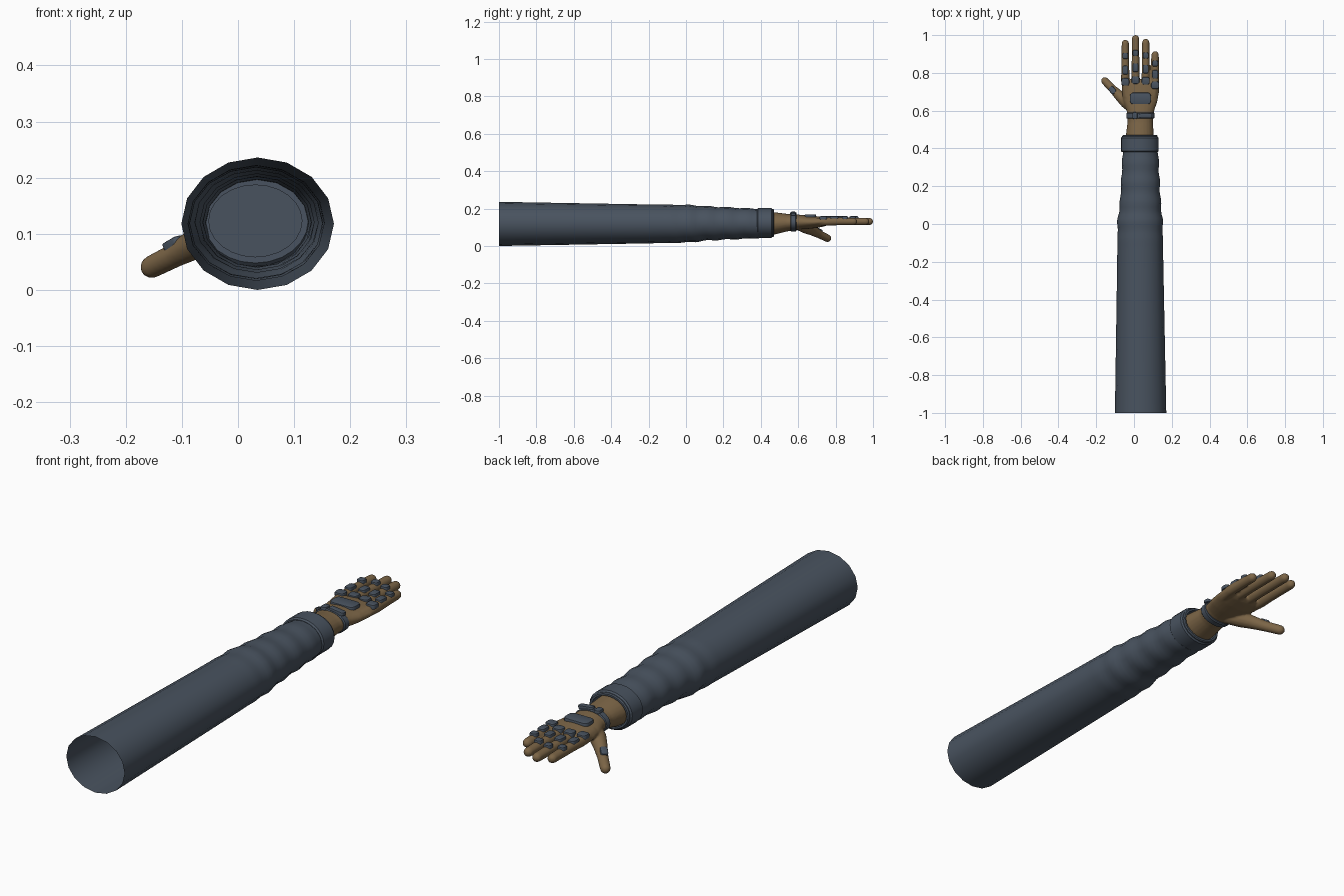
import bpy, bmesh, math
from math import sin, cos, pi, radians
from mathutils import Vector, Euler

if "Cube" in bpy.data.objects:
    bpy.data.objects.remove(bpy.data.objects["Cube"], do_unlink=True)


def material(name, rgb):
    m = bpy.data.materials.new(name)
    m.use_nodes = True
    m.diffuse_color = (*rgb, 1)
    m.node_tree.nodes["Principled BSDF"].inputs["Base Color"].default_value = (*rgb, 1)
    return m


SLATE = material("slate cloth", (0.066, 0.086, 0.115))
SKIN = material("tan skin", (0.2, 0.13, 0.062))


def finish(bm, name, mat, angle=40):
    bmesh.ops.recalc_face_normals(bm, faces=bm.faces)
    mesh = bpy.data.meshes.new(name)
    bm.to_mesh(mesh)
    bm.free()
    ob = bpy.data.objects.new(name, mesh)
    bpy.context.collection.objects.link(ob)
    mesh.materials.append(mat)
    bpy.ops.object.select_all(action="DESELECT")
    ob.select_set(True)
    bpy.context.view_layer.objects.active = ob
    bpy.ops.object.shade_smooth_by_angle(angle=radians(angle))
    return ob


def loft(bm, rows, sides=16, start=True, end=True, loop=False, wave=None):
    """Skin rings given as (x, y, z, half width, half height)."""
    axis = (Vector(rows[-1][:3]) - Vector(rows[0][:3])).normalized()
    if loop:
        axis = Vector((0, 1, 0))
    side = axis.cross(Vector((0, 0, 1))).normalized()
    up = side.cross(axis)
    rings = []
    for x, y, z, rw, rh in rows:
        ring = []
        for i in range(sides):
            a = 2 * pi * i / sides
            k = wave(y, a) if wave else 1
            ring.append(bm.verts.new(Vector((x, y, z)) + side * rw * k * cos(a) + up * rh * k * sin(a)))
        rings.append(ring)
    pairs = list(zip(rings, rings[1:])) + ([(rings[-1], rings[0])] if loop else [])
    for r, s in pairs:
        for i in range(sides):
            j = (i + 1) % sides
            bm.faces.new((r[i], r[j], s[j], s[i]))
    if start and not loop:
        bm.faces.new(rings[0])
    if end and not loop:
        bm.faces.new(rings[-1])


def digit(bm, points):
    """Round limb through (x, y, z, radius), with a domed tip."""
    rows = [(x, y, z, r, r) for x, y, z, r in points]
    axis = (Vector(points[-1][:3]) - Vector(points[0][:3])).normalized()
    tip, r = Vector(points[-1][:3]), points[-1][3]
    for a in (0.5, 1.0, 1.4):
        rows.append((*(tip + axis * r * sin(a)), r * cos(a), r * cos(a)))
    loft(bm, rows, 14)


def blend(rows, y):
    for a, b in zip(rows, rows[1:]):
        if y <= b[1]:
            t = (y - a[1]) / (b[1] - a[1])
            return tuple(p + (q - p) * t for p, q in zip(a, b))
    return rows[-1]


def pad(name, place, size, turn=(0, 0, 0)):
    bm = bmesh.new()
    bmesh.ops.create_cube(bm, size=1)
    bmesh.ops.scale(bm, vec=size, verts=bm.verts)
    upright = [e for e in bm.edges if abs(e.verts[0].co.z - e.verts[1].co.z) > size[2] / 2]
    bmesh.ops.bevel(bm, geom=upright, offset=min(size[:2]) * 0.3, segments=3, affect="EDGES", profile=0.5)
    rim = [e for e in bm.edges if all(v.co.z > 0 for v in e.verts)]
    bmesh.ops.bevel(bm, geom=rim, offset=size[2] * 0.25, segments=2, affect="EDGES", profile=0.5)
    ob = finish(bm, name, SLATE)
    ob.location, ob.rotation_euler = place, Euler(turn)


# Sleeve: open at the shoulder, wrinkled past the elbow, closed inside the cuff
def folds(y, a):
    amount = max(0, min(1, (y + 0.12) / 0.15))
    return 1 + 0.028 * amount * sin(2 * pi * y / 0.105 + 1.3 * sin(a) + 0.6 * cos(2 * a))


outline = [(0.035, -1, 0.118, 0.136, 0.118), (0.033, -0.2, 0.118, 0.122, 0.104),
           (0.032, 0.02, 0.119, 0.119, 0.1), (0.034, 0.12, 0.121, 0.107, 0.091),
           (0.034, 0.39, 0.12, 0.093, 0.078)]
steps = [-1, -0.8, -0.6, -0.4, -0.2] + [-0.13 + 0.02 * i for i in range(27)]
bm = bmesh.new()
loft(bm, [blend(outline, y) for y in steps], start=False, wave=folds)
finish(bm, "sleeve", SLATE, 60)


# Bands: closed rings swept from a rounded cross-section
def band(name, centre, y0, y1, rw, rh, thick, sides):
    x, z = centre
    e = thick * 0.35
    section = [(y0, thick), (y0, e), (y0 + e, 0), (y1 - e, 0), (y1, e), (y1, thick)]
    bm = bmesh.new()
    loft(bm, [(x, y, z, rw - d, rh - d) for y, d in section], sides, loop=True)
    finish(bm, name, SLATE)


band("sleeve_cuff", (0.031, 0.123), 0.38, 0.462, 0.1, 0.081, 0.017, 24)
band("cuff_hem", (0.031, 0.123), 0.45, 0.47, 0.094, 0.075, 0.012, 24)
band("wrist_strap", (0.034, 0.126), 0.558, 0.59, 0.075, 0.049, 0.012, 24)
pad("strap_buckle", (0.062, 0.574, 0.173), (0.068, 0.026, 0.014), (0, 0.12, 0))
pad("strap_tab", (0.005, 0.574, 0.174), (0.026, 0.036, 0.012))

# Hand: wrist, palm and digits fused into one skin
bm = bmesh.new()
loft(bm, [(0.031, 0.415, 0.12, 0.078, 0.063), (0.031, 0.47, 0.121, 0.074, 0.06),
          (0.033, 0.54, 0.125, 0.067, 0.047), (0.034, 0.6, 0.128, 0.073, 0.04),
          (0.034, 0.65, 0.127, 0.09, 0.036), (0.034, 0.7, 0.128, 0.099, 0.031),
          (0.034, 0.745, 0.13, 0.098, 0.024), (0.034, 0.765, 0.13, 0.088, 0.014)], 24)
fingers = {"index": (-0.035, -0.046, 0.975, (0.752, 0.815, 0.89)),
           "middle": (0.01, 0.008, 1.0, (0.762, 0.828, 0.905)),
           "ring": (0.056, 0.062, 0.98, (0.758, 0.82, 0.892)),
           "little": (0.101, 0.112, 0.915, (0.735, 0.792, 0.85))}
for x0, x1, tip, _ in fingers.values():
    digit(bm, [(x0, 0.67, 0.128, 0.022), (x1, 0.76, 0.131, 0.0225),
               (x1, 0.83, 0.132, 0.021), (x1, tip - 0.019, 0.131, 0.0195)])
digit(bm, [(0.01, 0.6, 0.115, 0.03), (-0.04, 0.645, 0.099, 0.034), (-0.075, 0.677, 0.083, 0.028),
           (-0.11, 0.712, 0.063, 0.022), (-0.154, 0.757, 0.041, 0.0205)])
hand = finish(bm, "hand", SKIN, 180)
fuse = hand.modifiers.new("fuse", "REMESH")
fuse.mode, fuse.voxel_size, fuse.use_smooth_shade = "VOXEL", 0.0045, True
soften = hand.modifiers.new("soften", "SMOOTH")
soften.factor, soften.iterations = 0.5, 4

# Armour pads on the back of the hand and along each digit
pad("hand_plate", (0.034, 0.665, 0.16), (0.112, 0.062, 0.018))
for finger, (_, x, _, spots) in fingers.items():
    shapes = ((0.042, 0.04), (0.031, 0.046), (0.031, 0.032))
    for label, y, (w, l) in zip(("knuckle", "middle", "tip"), spots, shapes):
        pad(f"{finger}_{label}_pad", (x, y, 0.15), (w, l, 0.018))
pad("thumb_pad", (-0.113, 0.708, 0.083), (0.03, 0.042, 0.016), (radians(-22), radians(-8), radians(45)))
